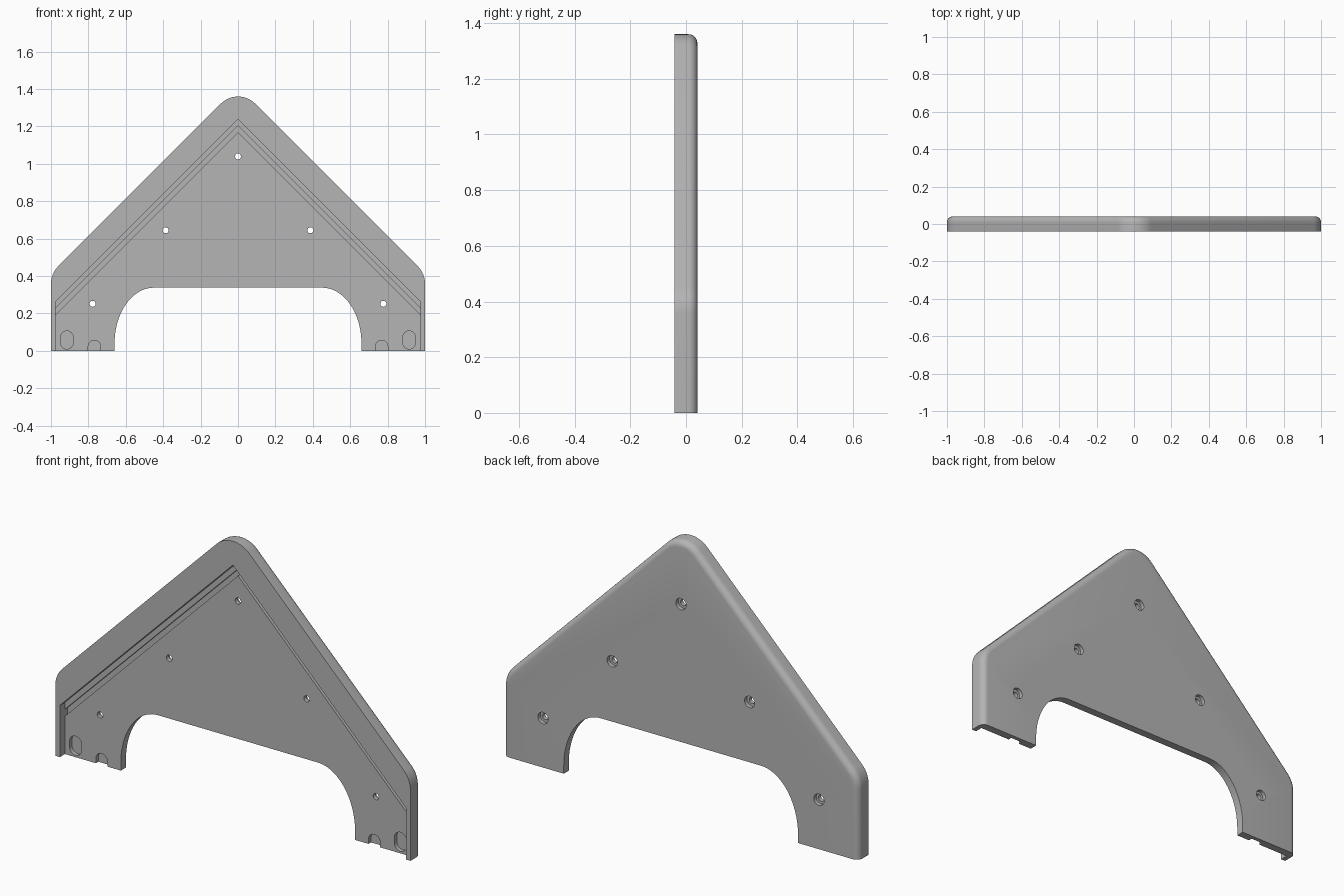
import bpy
import bmesh
from math import sin, cos, pi, radians

cube = bpy.data.objects.get("Cube")
if cube:
    bpy.data.objects.remove(cube, do_unlink=True)

FRONT, FLOOR, BACK = -0.041, 0.0, 0.041
GROOVE = 0.02       # depth of groove and pockets below the recessed floor
PEAK = 1.414        # height where the two slopes would meet
R = 0.13            # rounding of the outline corners

grey = bpy.data.materials.new("grey plastic")
grey.use_nodes = True
colour = (0.46, 0.46, 0.46, 1)
grey.diffuse_color = colour
grey.node_tree.nodes["Principled BSDF"].inputs["Base Color"].default_value = colour


def arc(cx, cz, rx, rz, start, end, steps):
    """Points along an elliptical arc, angles in degrees."""
    angles = [radians(start + (end - start) * i / steps) for i in range(steps + 1)]
    return [(cx + rx * cos(a), cz + rz * sin(a)) for a in angles]


def mirrored(half):
    """Close a right-hand half outline with its left-hand copy."""
    return half + [(-x, z) for x, z in reversed(half) if abs(x) > 1e-5]


def prism(name, outline, y0, y1, round_edge=None):
    """Extrude an x-z outline from y0 to y1, optionally rounding back edges."""
    bm = bmesh.new()
    face = bm.faces.new([bm.verts.new((x, y0, z)) for x, z in outline])
    made = bmesh.ops.extrude_face_region(bm, geom=[face])["geom"]
    for v in made:
        if isinstance(v, bmesh.types.BMVert):
            v.co.y = y1
    bmesh.ops.recalc_face_normals(bm, faces=bm.faces)
    if round_edge:
        edges = [e for e in bm.edges if round_edge(e)]
        bmesh.ops.bevel(bm, geom=edges, offset=0.032, segments=6,
                        profile=0.5, affect='EDGES')
    mesh = bpy.data.meshes.new(name)
    bm.to_mesh(mesh)
    bm.free()
    mesh.materials.append(grey)
    obj = bpy.data.objects.new(name, mesh)
    bpy.context.collection.objects.link(obj)
    return obj


def cut(target, outline, y0, y1):
    """Subtract a prism and discard the cutter."""
    cutter = prism("cutter", outline, y0, y1)
    cutter.hide_render = True
    bpy.context.view_layer.objects.active = target
    mod = target.modifiers.new("cut", 'BOOLEAN')
    mod.operation, mod.solver, mod.object = 'DIFFERENCE', 'EXACT', cutter
    bpy.ops.object.modifier_apply(modifier=mod.name)
    bpy.data.objects.remove(cutter, do_unlink=True)


def outer_back_edge(e):
    """Back edges along the sides, slopes and peak, not the arch or feet."""
    a, b = (v.co for v in e.verts)
    if min(a.y, b.y) < BACK - 1e-4:
        return False
    mid = (a + b) / 2
    return abs(mid.x) > 0.99 or abs(mid.x) + mid.z > 1.3


# Gable panel with rounded peak, rounded shoulders and arched opening
half = arc(0, PEAK - R * 2 ** 0.5, R, R, 90, 45, 8)
half += arc(1 - R, PEAK - 1 + R - R * 2 ** 0.5, R, R, 45, 0, 8)
half += [(1, 0), (0.66, 0)]
half += arc(0.45, 0.04, 0.21, 0.298, 0, 90, 20)
panel = prism("gable_panel", mirrored(half), FRONT, BACK, outer_back_edge)

# Recessed front floor inside the raised rim
SIDE = 0.975
cut(panel, mirrored([(0, 1.238), (SIDE, 1.238 - SIDE), (SIDE, -0.1)]), FRONT - 0.1, FLOOR)

# Chevron groove running parallel to the slopes
upper, lower = 1.203, 1.168
cut(panel, [(-SIDE, upper - SIDE), (0, upper), (SIDE, upper - SIDE),
            (SIDE, lower - SIDE), (0, lower), (-SIDE, lower - SIDE)], -0.01, GROOVE)

for s in (-1, 1):
    # Closed slot and open notch in each foot
    slot = arc(s * 0.915, 0.073, 0.034, 0.034, 0, 180, 12)
    slot += arc(s * 0.915, 0.044, 0.034, 0.034, 180, 360, 12)
    cut(panel, slot, -0.01, GROOVE)
    notch = arc(s * 0.768, 0.024, 0.033, 0.033, 0, 180, 12)
    notch += [(s * 0.768 - 0.033, -0.1), (s * 0.768 + 0.033, -0.1)]
    cut(panel, notch, -0.01, GROOVE)

# Screw holes with wider counterbores on the back
for x, z in [(0, 1.04), (-0.387, 0.645), (0.387, 0.645), (-0.777, 0.252), (0.777, 0.252)]:
    cut(panel, arc(x, z, 0.016, 0.016, 0, 345, 23), -0.1, 0.1)
    cut(panel, arc(x, z, 0.029, 0.029, 0, 345, 23), BACK - 0.02, 0.1)

bpy.ops.object.select_all(action='DESELECT')
panel.select_set(True)
bpy.context.view_layer.objects.active = panel
bpy.ops.object.shade_smooth_by_angle(angle=radians(30))
